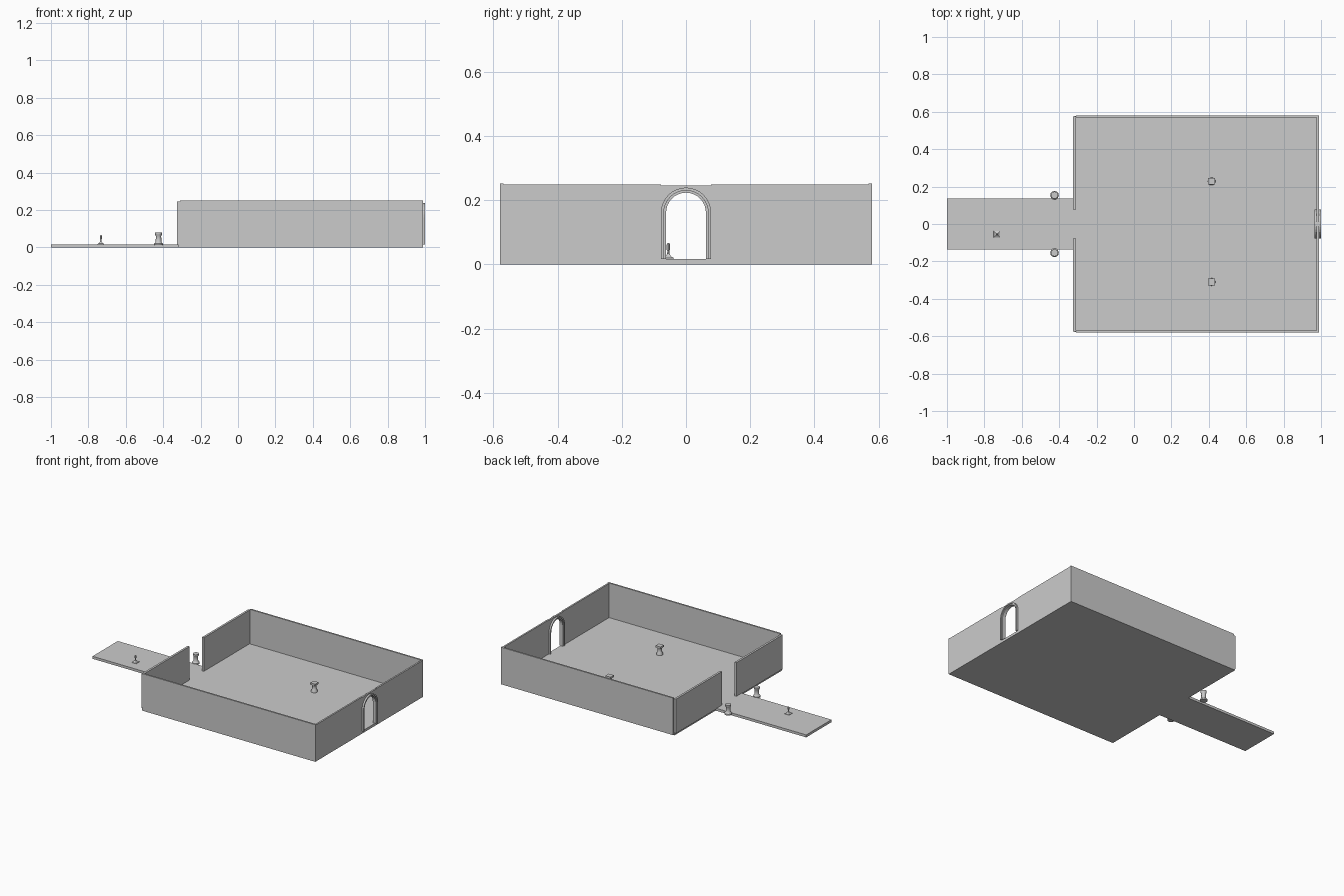
import bpy, bmesh
from math import pi, cos, sin

if "Cube" in bpy.data.objects:
    bpy.data.objects.remove(bpy.data.objects["Cube"])

FLOOR = 0.017


def finish(bm, name, smooth=False):
    bmesh.ops.recalc_face_normals(bm, faces=bm.faces[:])
    me = bpy.data.meshes.new(name)
    bm.to_mesh(me)
    bm.free()
    ob = bpy.data.objects.new(name, me)
    bpy.context.collection.objects.link(ob)
    if smooth:
        bpy.context.view_layer.objects.active = ob
        ob.select_set(True)
        bpy.ops.object.shade_smooth_by_angle(angle=0.6)
        ob.select_set(False)
    return ob


def box(name, x0, x1, y0, y1, z0, z1):
    bm = bmesh.new()
    bmesh.ops.create_cube(bm, size=1)
    for v in bm.verts:
        v.co = ((x0 + x1) / 2 + v.co.x * (x1 - x0),
                (y0 + y1) / 2 + v.co.y * (y1 - y0),
                (z0 + z1) / 2 + v.co.z * (z1 - z0))
    return finish(bm, name)


def prism_x(name, outline, x0, x1):
    """Extrude a closed (y, z) outline along x."""
    bm = bmesh.new()
    f = bm.faces.new([bm.verts.new((x0, y, z)) for y, z in outline])
    r = bmesh.ops.extrude_face_region(bm, geom=[f])
    for v in r["geom"]:
        if isinstance(v, bmesh.types.BMVert):
            v.co.x = x1
    return finish(bm, name)


def lathe(name, x, y, profile, sides, turn=0.0):
    """Stack of rings from (radius, z) pairs, capped at both ends."""
    bm = bmesh.new()
    rings = [[bm.verts.new((x + r * cos(turn + 2 * pi * i / sides),
                            y + r * sin(turn + 2 * pi * i / sides), z))
              for i in range(sides)] for r, z in profile]
    for a, b in zip(rings, rings[1:]):
        for i in range(sides):
            j = (i + 1) % sides
            bm.faces.new((a[i], a[j], b[j], b[i]))
    bm.faces.new(rings[0])
    bm.faces.new(rings[-1])
    return finish(bm, name, sides > 8)


def arch(r, z0, spring=0.161, n=16):
    """Door outline from the left foot over the top to the right foot."""
    curve = [(-r * cos(pi * i / n), spring + r * sin(pi * i / n)) for i in range(n + 1)]
    return [(-r, z0)] + curve + [(r, z0)]


# Floors
box("room_floor", -0.318, 0.985, -0.578, 0.578, 0, FLOOR)
box("entry_path", -1.0, -0.318, -0.136, 0.136, 0, FLOOR)

# Side walls and the two halves of the entry wall
for s, side in ((1, "left"), (-1, "right")):
    y0, y1 = sorted((s * 0.569, s * 0.58))
    box(side + "_wall", -0.309, 0.988, y0, y1, 0, 0.252)
    y0, y1 = sorted((s * 0.077, s * 0.574))
    box(side + "_entry_wall", -0.325, -0.311, y0, y1, 0.013, 0.246)

# End wall with an arched doorway
outline = [(-0.569, 0), (-0.07, 0)] + arch(0.07, FLOOR) + [
    (0.07, 0), (0.569, 0), (0.569, 0.249), (0.078, 0.249), (0.078, 0.246),
    (-0.078, 0.246), (-0.078, 0.249), (-0.569, 0.249)]
prism_x("arched_end_wall", outline, 0.977, 0.988)
box("door_sill", 0.977, 0.988, -0.07, 0.07, 0, FLOOR)

# Stepped door frame on both faces of the wall
for name, ro, ri, x0, x1 in (("door_frame_outer", 0.078, 0.069, 0.966, 1.0),
                             ("door_frame_inner", 0.0695, 0.062, 0.971, 0.994)):
    prism_x(name, arch(ro, FLOOR) + arch(ri, FLOOR)[::-1], x0, x1)

# Round columns flanking the path
for s, side in ((1, "left"), (-1, "right")):
    lathe(side + "_column", -0.425, s * 0.154,
          [(0.023, 0.012), (0.023, 0.021), (0.019, 0.025), (0.015, 0.031),
           (0.0145, 0.062), (0.018, 0.068), (0.019, 0.071), (0.019, 0.079)], 16)

# Pedestals in the room: round waist between square slabs
for i, y in enumerate((0.228, -0.31)):
    x = 0.415
    lathe("pedestal_body_%d" % i, x, y,
          [(0.021, FLOOR), (0.021, 0.024), (0.015, 0.035), (0.013, 0.048),
           (0.014, 0.058), (0.018, 0.067)], 12)
    box("pedestal_cap_%d" % i, x - 0.019, x + 0.019, y - 0.018, y + 0.018, 0.066, 0.078)

# Small post on a splayed foot
px, py = -0.733, -0.055
lathe("post_foot", px, py,
      [(0.024, FLOOR), (0.023, 0.02), (0.011, 0.025), (0.006, 0.032)], 4, pi / 4)
lathe("post_shaft", px, py,
      [(0.004, 0.03), (0.003, 0.042), (0.005, 0.045), (0.005, 0.062), (0.003, 0.066)], 8)
